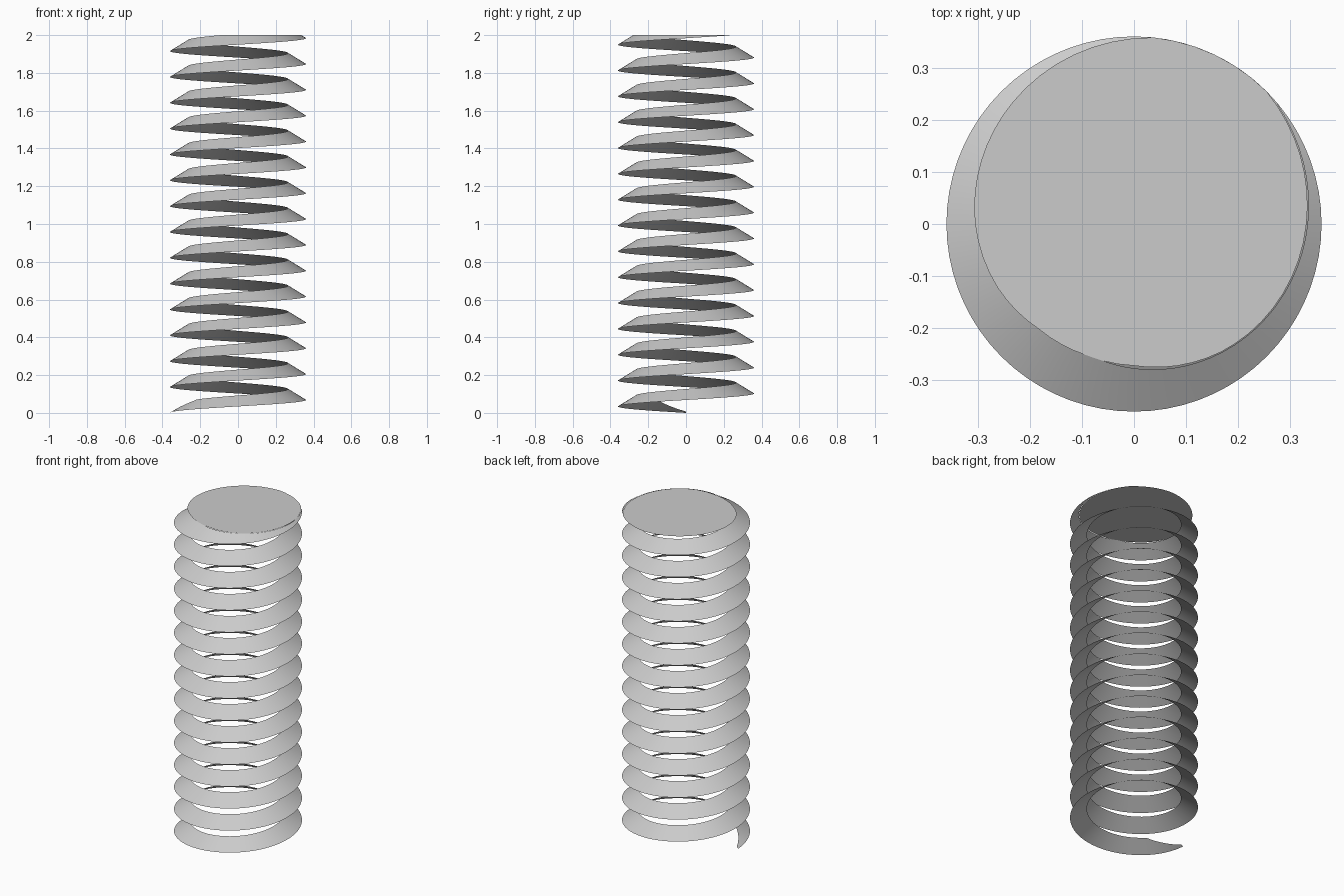
import bpy, bmesh, math

if "Cube" in bpy.data.objects:
    bpy.data.objects.remove(bpy.data.objects["Cube"])

PITCH, R_OUT, R_IN, RISE, TOP = 0.1368, 0.36, 0.265, 0.058, 2.0
SEG = 72                      # steps per turn
TURNS = TOP / PITCH           # outer edge meets the top plane here

grey = bpy.data.materials.new("light_grey")
grey.diffuse_color = (0.6, 0.6, 0.6, 1)
grey.use_nodes = True
grey.node_tree.nodes["Principled BSDF"].inputs["Base Color"].default_value = grey.diffuse_color


def finish(name, bm):
    mesh = bpy.data.meshes.new(name)
    bm.to_mesh(mesh)
    bm.free()
    mesh.materials.append(grey)
    obj = bpy.data.objects.new(name, mesh)
    bpy.context.collection.objects.link(obj)
    return obj


def thread_point(turn, t):
    """t = 0 on the low outer edge, 1 on the raised inner edge."""
    a = math.pi + turn * math.tau
    r = R_OUT + (R_IN - R_OUT) * t
    return r * math.cos(a), r * math.sin(a), turn * PITCH + RISE * t


# Spiral ribbon, tapered at the bottom and trimmed by the top plane
bm = bmesh.new()
steps = int(TURNS * SEG)
previous = None
for i in range(steps + 1):
    turn = i / SEG
    width = min(1.0, 0.12 + turn * 9, (TOP - turn * PITCH) / RISE)
    pair = [bm.verts.new(thread_point(turn, t)) for t in (0, width)]
    if previous:
        bm.faces.new((previous[0], pair[0], pair[1], previous[1]))
    previous = pair
ribbon = finish("spiral_ribbon", bm)
bpy.context.view_layer.objects.active = ribbon
ribbon.select_set(True)
bpy.ops.object.shade_smooth_by_angle(angle=math.radians(30))

# Flat top lid: its rim grows along the trimmed ribbon, then eases back in
rim = [(-110, 0.268), (-90, 0.272), (-56, 0.297), (0, 0.331), (45, 0.36), (84, 0.36),
       (135, 0.33), (180, 0.305), (205, 0.289), (228, 0.272), (250, 0.268)]
bm = bmesh.new()
verts = []
for (a0, r0), (a1, r1) in zip(rim, rim[1:]):
    n = max(1, round((a1 - a0) / 6))
    for k in range(n):
        a = math.radians(a0 + (a1 - a0) * k / n)
        r = r0 + (r1 - r0) * k / n
        verts.append(bm.verts.new((r * math.cos(a), r * math.sin(a), TOP)))
bm.faces.new(verts)
finish("top_lid", bm)
